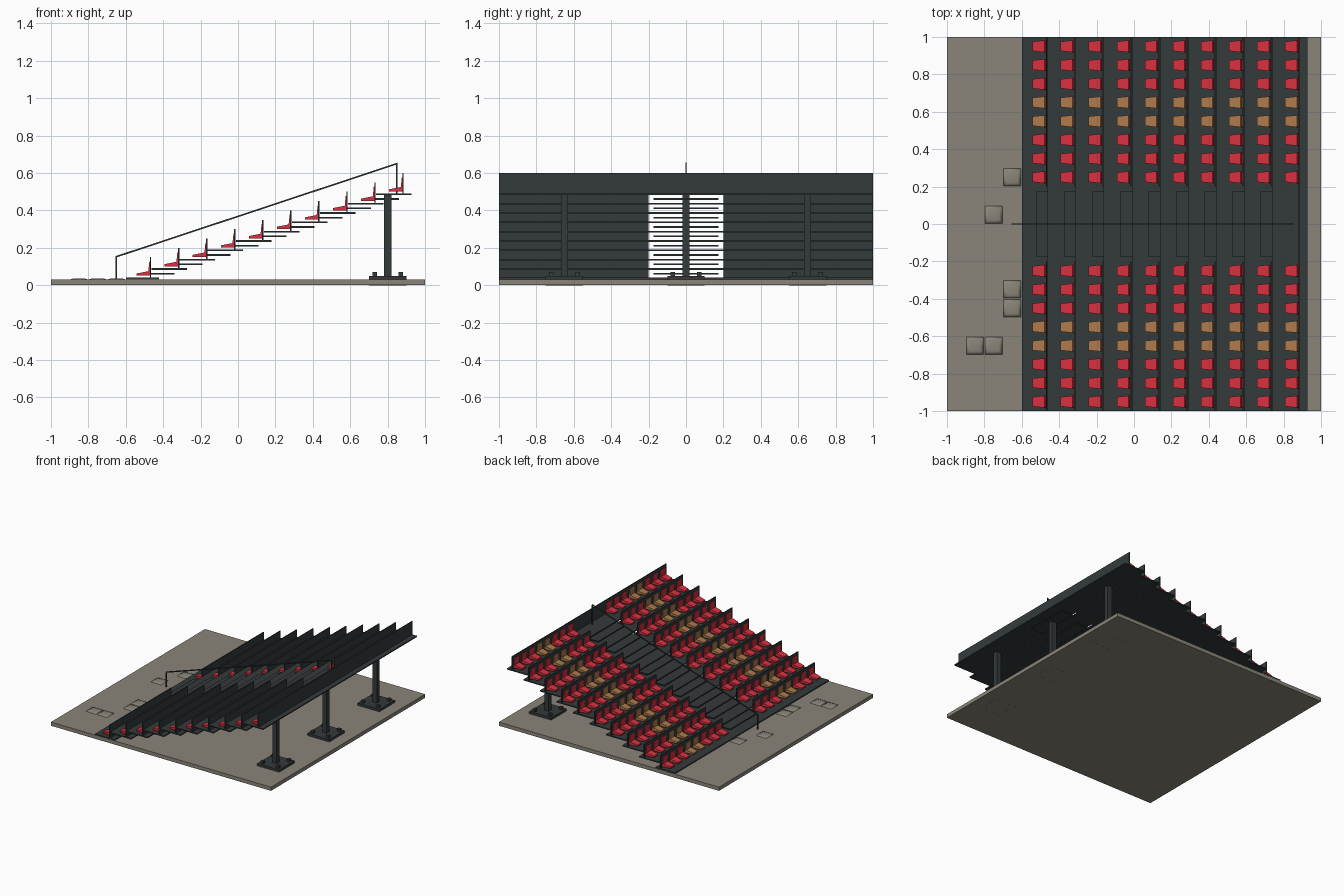
import bpy, bmesh

if "Cube" in bpy.data.objects:
    bpy.data.objects.remove(bpy.data.objects["Cube"])


def material(name, rgb):
    m = bpy.data.materials.new(name)
    m.diffuse_color = (*rgb, 1)
    m.use_nodes = True
    m.node_tree.nodes["Principled BSDF"].inputs["Base Color"].default_value = m.diffuse_color
    return m


CONCRETE = material("concrete", (0.255, 0.235, 0.192))
STEEL = material("dark steel", (0.034, 0.042, 0.044))
RED = material("red plastic", (0.68, 0.03, 0.05))
TAN = material("tan plastic", (0.42, 0.19, 0.07))


def add_prism(bm, profile, y0, y1, inset=None):
    """Extrude an (x, z) profile along y; inset narrows each point's half width."""
    inset = inset or [0] * len(profile)
    a = [bm.verts.new((x, y0 + d, z)) for (x, z), d in zip(profile, inset)]
    b = [bm.verts.new((x, y1 - d, z)) for (x, z), d in zip(profile, inset)]
    n = len(profile)
    bm.faces.new(a)
    bm.faces.new(b[::-1])
    for i in range(n):
        j = (i + 1) % n
        bm.faces.new((a[i], b[i], b[j], a[j]))


def add_box(bm, x0, x1, y0, y1, z0, z1):
    add_prism(bm, [(x0, z0), (x1, z0), (x1, z1), (x0, z1)], y0, y1)


def finish(bm, name, mat):
    bmesh.ops.recalc_face_normals(bm, faces=bm.faces[:])
    me = bpy.data.meshes.new(name)
    bm.to_mesh(me)
    bm.free()
    me.materials.append(mat)
    ob = bpy.data.objects.new(name, me)
    bpy.context.collection.objects.link(ob)
    return ob


ROWS, RUN, RISE, BASE, SLAB = 10, 0.15, 0.05, 0.035, 0.031

# Concrete slab and low smooth raised tiles
bm = bmesh.new()
add_box(bm, -1, 1, -1, 1, 0.0005, SLAB)
finish(bm, "concrete_slab", CONCRETE)
bm = bmesh.new()
for x, y in [(-0.85, -0.65), (-0.75, -0.65), (-0.75, 0.05),
             (-0.65, 0.25), (-0.65, -0.45), (-0.65, -0.35)]:
    add_prism(bm, [(x - 0.056, SLAB - 0.003), (x + 0.056, SLAB - 0.003),
                   (x + 0.028, SLAB + 0.006), (x - 0.028, SLAB + 0.006)],
              y - 0.056, y + 0.056, [0, 0, 0.028, 0.028])
for f in bm.faces:
    f.smooth = True
finish(bm, "slab_tiles", CONCRETE)

# Row treads, aisle half steps and back panels (the last one closes the aisle)
treads, steps, backs = bmesh.new(), bmesh.new(), bmesh.new()
for i in range(ROWS):
    x, z = -0.6 + RUN * i, BASE + RISE * i
    add_box(treads, x - (0.012 if i else 0), x + 0.178, -1, 1, z - 0.003, z + 0.006)
    if i < ROWS - 1:
        add_box(steps, x + 0.075, x + 0.26, -0.175, 0.175, z + 0.022, z + 0.031)
    spans = [(-1, 1)] if i == ROWS - 1 else [(-1, -0.2), (0.2, 1)]
    for y0, y1 in spans:
        add_box(backs, x + 0.129, x + 0.136, y0, y1, z, z + 0.115)
finish(treads, "row_treads", STEEL)
finish(steps, "aisle_steps", STEEL)
finish(backs, "back_panels", STEEL)

# Seats: wedge cushion and slim backrest, tan in the middle two columns
seats = {RED: bmesh.new(), TAN: bmesh.new()}
for i in range(ROWS):
    x, z = -0.6 + RUN * i, BASE + RISE * i
    for k in range(8):
        bm = seats[TAN if k in (3, 4) else RED]
        for s in (-1, 1):
            y = s * (0.25 + 0.1 * k)
            add_prism(bm, [(x + 0.058, z + 0.016), (x + 0.129, z + 0.016),
                           (x + 0.129, z + 0.042), (x + 0.058, z + 0.028)],
                      y - 0.033, y + 0.033, [0.008, 0, 0, 0.008])
            add_prism(bm, [(x + 0.120, z + 0.035), (x + 0.130, z + 0.035),
                           (x + 0.130, z + 0.092), (x + 0.126, z + 0.092)],
                      y - 0.033, y + 0.033, [0, 0, 0.004, 0.004])
finish(seats[RED], "red_seats", RED)
finish(seats[TAN], "tan_seats", TAN)

# Rear posts with base plates and anchor bolts, footing rims under the slab
bm, rims = bmesh.new(), bmesh.new()
for y in (-0.65, 0, 0.65):
    add_box(bm, 0.78, 0.82, y - 0.019, y + 0.019, SLAB, 0.483)
    add_box(bm, 0.70, 0.90, y - 0.1, y + 0.1, SLAB - 0.003, 0.05)
    for d in (-1, 1):
        for e in (-1, 1):
            cx, cy = 0.8 + 0.07 * d, y + 0.07 * e
            add_box(bm, cx - 0.012, cx + 0.012, cy - 0.012, cy + 0.012, 0.05, 0.07)
        add_box(rims, 0.7, 0.9, y + d * 0.085 - 0.015, y + d * 0.085 + 0.015, 0, 0.01)
        add_box(rims, 0.785 + d * 0.085, 0.815 + d * 0.085, y - 0.07, y + 0.07, 0, 0.01)
finish(bm, "rear_posts", STEEL)
finish(rims, "footing_rims", CONCRETE)

# Centre handrail
bm = bmesh.new()
W = 0.004
add_box(bm, -0.65 - W, -0.65 + W, -W, W, SLAB, 0.152)
add_box(bm, 0.85 - W, 0.85 + W, -W, W, 0.485, 0.652)
add_prism(bm, [(-0.65 - W, 0.147), (0.85 + W, 0.647),
               (0.85 + W, 0.656), (-0.65 - W, 0.156)], -0.003, 0.003)
finish(bm, "handrail", STEEL)
